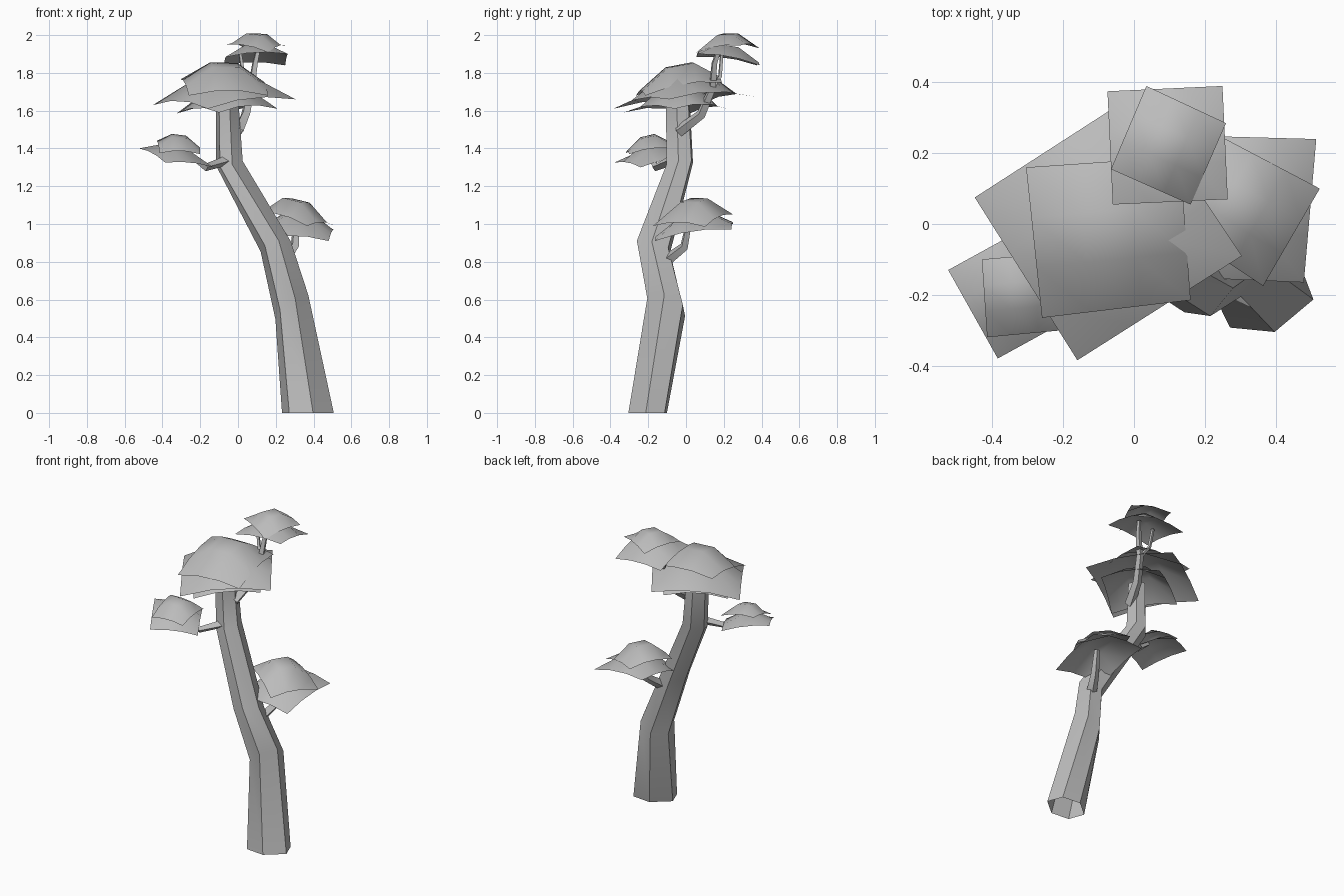
import bpy, bmesh
from math import cos, sin, tau
from mathutils import Vector

cube = bpy.data.objects.get("Cube")
if cube:
    bpy.data.objects.remove(cube)

grey = bpy.data.materials.new("plain_grey")
grey.use_nodes = True
colour = (0.5, 0.5, 0.5, 1)
grey.diffuse_color = colour
grey.node_tree.nodes["Principled BSDF"].inputs["Base Color"].default_value = colour


def finish(name, bm, sharp_angle):
    """Smooth shading, with edges above the angle kept sharp."""
    for f in bm.faces:
        f.smooth = True
    for e in bm.edges:
        e.smooth = e.calc_face_angle(0) < sharp_angle
    mesh = bpy.data.meshes.new(name)
    bm.to_mesh(mesh)
    bm.free()
    mesh.materials.append(grey)
    bpy.context.collection.objects.link(bpy.data.objects.new(name, mesh))


def loft(name, rings, cap=True):
    """Skin a list of point rings into a tube."""
    bm = bmesh.new()
    loops = [[bm.verts.new(p) for p in ring] for ring in rings]
    n = len(loops[0])
    for a, b in zip(loops, loops[1:]):
        for i in range(n):
            j = (i + 1) % n
            bm.faces.new((a[i], a[j], b[j], b[i]))
    if cap:
        bm.faces.new(loops[-1])
    bmesh.ops.recalc_face_normals(bm, faces=bm.faces)
    finish(name, bm, 0.75)


def branch(name, path, r0, r1, sides=4):
    """Tapered limb along a path."""
    pts = [Vector(p) for p in path]
    last = len(pts) - 1
    rings = []
    for i, p in enumerate(pts):
        d = (pts[min(i + 1, last)] - pts[max(i - 1, 0)]).normalized()
        u = d.cross(Vector((1, -0.6, 0))).normalized()
        v = d.cross(u)
        r = r0 + (r1 - r0) * i / last
        rings.append([p + r * (u * cos(tau * k / sides) + v * sin(tau * k / sides))
                      for k in range(sides)])
    loft(name, rings)


def leaf_sheet(name, corners, rise, n=3):
    """Square sheet through four corners, domed in the middle with nearly straight edges."""
    a, b, c, d = (Vector(p) for p in corners)
    bm = bmesh.new()
    grid = []
    for i in range(n + 1):
        s = i / n
        row = []
        for j in range(n + 1):
            t = j / n
            p = a.lerp(b, s).lerp(d.lerp(c, s), t)
            u, v = (2 * s - 1) ** 2, (2 * t - 1) ** 2
            p.z += rise * (0.7 * (1 - u) * (1 - v) + 0.2 * (2 - u - v))
            row.append(bm.verts.new(p))
        grid.append(row)
    for i in range(n):
        for j in range(n):
            bm.faces.new((grid[i][j], grid[i][j + 1], grid[i + 1][j + 1], grid[i + 1][j]))
    bmesh.ops.recalc_face_normals(bm, faces=bm.faces)
    if sum(f.normal.z for f in bm.faces) < 0:
        bmesh.ops.reverse_faces(bm, faces=bm.faces)
    finish(name, bm, 3)


# Trunk: centre, half width, half depth, tilt along x and y
hexagon = [(1, -0.1), (0.2, -1), (-0.72, -0.88), (-1, 0.1), (-0.2, 1), (0.72, 0.88)]
trunk = [
    ((0.37, -0.203, 0), 0.137, 0.102, 0, 0),
    ((0.285, -0.105, 0.56), 0.087, 0.1, 0.7, -0.35),
    ((0.2, -0.172, 0.88), 0.08, 0.088, 0.3, -0.3),
    ((-0.045, -0.033, 1.32), 0.07, 0.07, 0.2, 0.1),
    ((-0.057, -0.043, 1.64), 0.06, 0.063, 0, 0),
]
loft("trunk", [[(c[0] + hx * u, c[1] + hy * v, c[2] + tx * hx * u + ty * hy * v)
                for u, v in hexagon] for c, hx, hy, tx, ty in trunk], cap=False)

# Branches
branch("left_side_branch", [(0.23, -0.14, 0.78), (0.3, -0.01, 0.88), (0.31, 0.02, 1.03)], 0.035, 0.016)
branch("right_side_branch", [(-0.05, -0.07, 1.34), (-0.17, -0.16, 1.3), (-0.27, -0.19, 1.38)], 0.028, 0.014)
branch("top_branch", [(0, -0.04, 1.49), (0.04, 0.08, 1.58), (0.07, 0.14, 1.72),
                      (0.09, 0.15, 1.85), (0.11, 0.18, 1.94)], 0.032, 0.012)
branch("top_twig", [(0.07, 0.14, 1.72), (0.03, 0.18, 1.78), (0.01, 0.19, 1.91)], 0.013, 0.01)

# Main crown, three layers
leaf_sheet("crown_upper", [(-0.305, 0.16, 1.765), (0.13, 0.19, 1.75),
                           (0.16, -0.215, 1.68), (-0.26, -0.265, 1.68)], 0.135)
leaf_sheet("crown_middle", [(-0.45, 0.075, 1.63), (0, 0.365, 1.675),
                            (0.305, -0.09, 1.66), (-0.16, -0.385, 1.61)], 0.16)
leaf_sheet("crown_lower", [(-0.325, 0.02, 1.585), (0, 0.24, 1.605),
                           (0.21, -0.06, 1.61), (-0.1, -0.33, 1.59)], 0.14)

# Top tuft
leaf_sheet("top_tuft_upper", [(0.035, 0.39, 1.93), (0.26, 0.285, 1.945),
                              (0.16, 0.055, 1.908), (-0.065, 0.155, 1.95)], 0.08)
leaf_sheet("top_tuft_lower", [(-0.075, 0.375, 1.84), (0.25, 0.39, 1.84),
                              (0.265, 0.07, 1.9), (-0.06, 0.055, 1.885)], 0.085)

# Low tuft on the left side
leaf_sheet("left_tuft_upper", [(0.24, 0.25, 1.05), (0.525, 0.1, 0.985),
                               (0.365, -0.175, 0.99), (0.1, 0, 1.06)], 0.115)
leaf_sheet("left_tuft_lower", [(0.15, 0.25, 1.0), (0.515, 0.24, 0.97),
                               (0.48, -0.165, 0.91), (0.13, -0.15, 0.92)], 0.115)

# Tuft on the right side
leaf_sheet("right_tuft_upper", [(-0.43, -0.1, 1.44), (-0.2, -0.08, 1.4),
                                (-0.2, -0.3, 1.37), (-0.415, -0.32, 1.375)], 0.075)
leaf_sheet("right_tuft_lower", [(-0.525, -0.13, 1.4), (-0.27, 0.01, 1.35),
                                (-0.13, -0.24, 1.3), (-0.385, -0.38, 1.325)], 0.07)
